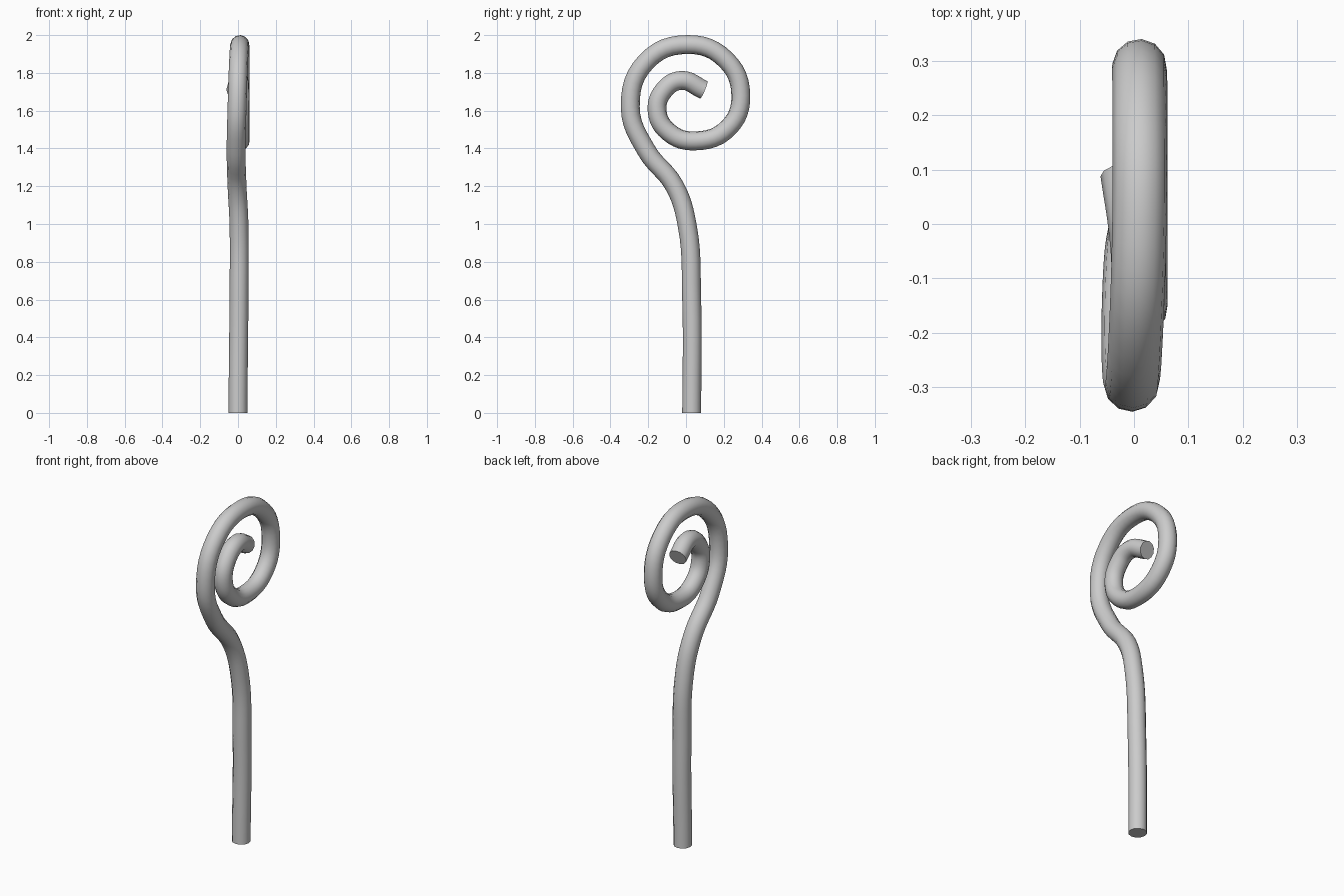
import bpy
import math

cube = bpy.data.objects.get("Cube")
if cube:
    bpy.data.objects.remove(cube, do_unlink=True)

# Plain grey material
grey = bpy.data.materials.new("plain_grey")
grey.use_nodes = True
colour = (0.6, 0.6, 0.6, 1)
grey.diffuse_color = colour
grey.node_tree.nodes["Principled BSDF"].inputs["Base Color"].default_value = colour

# Centre line of the rod: straight stem, outer loop, then inner curl
path = [
    (0, 0.03, 0), (0.005, 0.03, 0.6), (0.005, 0.005, 1.0), (-0.005, -0.06, 1.2),
    (-0.01, -0.21, 1.39), (-0.005, -0.295, 1.62), (0.003, -0.21, 1.86),
    (0.01, 0.01, 1.95), (0.01, 0.21, 1.87), (0.01, 0.29, 1.68),
    (0.012, 0.225, 1.51), (0.012, 0.05, 1.44), (0.012, -0.09, 1.485),
    (0.012, -0.153, 1.6), (0.01, -0.115, 1.71), (0.005, -0.025, 1.76),
    (-0.012, 0.094, 1.71),
]
curve = bpy.data.curves.new("curled_rod", "CURVE")
curve.dimensions = "3D"
curve.resolution_u = 6
curve.bevel_depth = 0.05
curve.bevel_resolution = 4
curve.use_fill_caps = True
spline = curve.splines.new("BEZIER")
spline.bezier_points.add(len(path) - 1)
for point, co in zip(spline.bezier_points, path):
    point.co = co
    point.handle_left_type = point.handle_right_type = "AUTO"

# Keep the foot of the stem vertical
foot = spline.bezier_points[0]
foot.handle_left_type = foot.handle_right_type = "FREE"
foot.handle_left = (0, 0.03, -0.2)
foot.handle_right = (0, 0.03, 0.2)

rod = bpy.data.objects.new("curled_rod", curve)
bpy.context.collection.objects.link(rod)
curve.materials.append(grey)

# Turn into a mesh with smooth sides and crisp end caps
bpy.ops.object.select_all(action="DESELECT")
rod.select_set(True)
bpy.context.view_layer.objects.active = rod
bpy.ops.object.convert(target="MESH")
bpy.ops.object.shade_smooth_by_angle(angle=math.radians(40))
